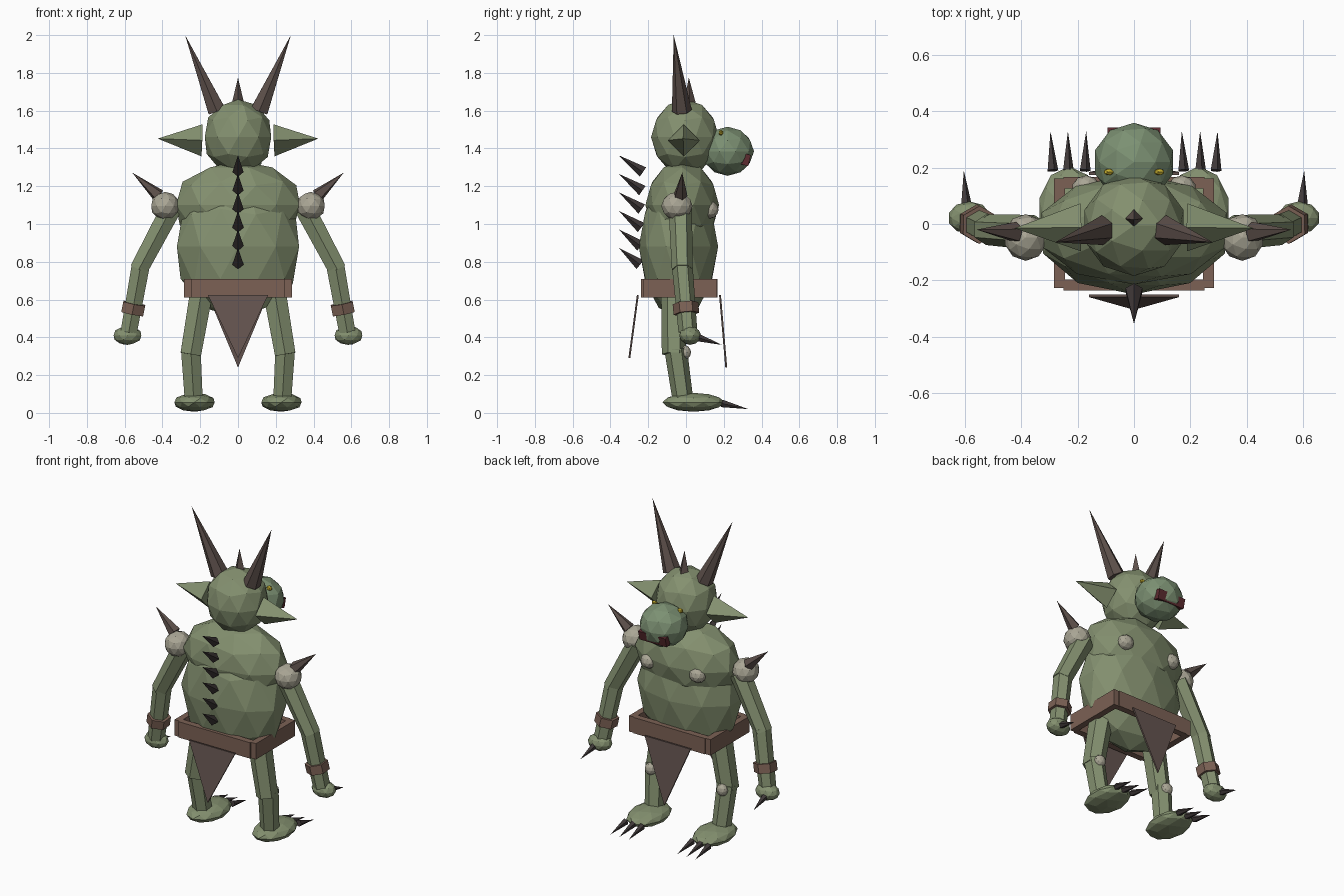
import bpy
from mathutils import Vector, Matrix

if "Cube" in bpy.data.objects:
    bpy.data.objects.remove(bpy.data.objects["Cube"])


def material(name, rgb):
    m = bpy.data.materials.new(name)
    m.diffuse_color = (*rgb, 1)
    m.use_nodes = True
    m.node_tree.nodes["Principled BSDF"].inputs["Base Color"].default_value = m.diffuse_color
    return m


SKIN = material("skin_green", (0.23, 0.28, 0.16))
SNOUT = material("snout_green", (0.20, 0.28, 0.17))
LEATHER = material("leather", (0.20, 0.12, 0.09))
CLOTH = material("cloth", (0.13, 0.09, 0.08))
HORN = material("horn", (0.11, 0.08, 0.07))
CLAW = material("claw", (0.05, 0.04, 0.04))
WART = material("wart", (0.40, 0.38, 0.30))
MOUTH = material("mouth", (0.11, 0.025, 0.03))
EYE = material("eye", (0.6, 0.45, 0.03))


def finish(name, mat):
    o = bpy.context.object
    o.name = name
    o.data.materials.append(mat)
    return o


def ball(name, c, r, mat, sub=2):
    bpy.ops.mesh.primitive_ico_sphere_add(subdivisions=sub, radius=1, location=c)
    o = finish(name, mat)
    o.scale = r
    return o


def rod(name, a, b, r1, r2, mat, sides=6):
    # tapered prism or cone running from a to b
    a, b = Vector(a), Vector(b)
    d = b - a
    bpy.ops.mesh.primitive_cone_add(vertices=sides, radius1=r1, radius2=r2,
                                    depth=d.length, location=(a + b) / 2)
    o = finish(name, mat)
    z = d.normalized()
    ref = Vector((0, 1, 0)) if abs(z.y) < 0.85 else Vector((1, 0, 0))
    x = ref.cross(z).normalized()
    y = z.cross(x)
    o.rotation_euler = Matrix((x, y, z)).transposed().to_euler()
    return o


def box(name, c, size, mat, rx=0):
    bpy.ops.mesh.primitive_cube_add(size=1, location=c, rotation=(rx, 0, 0))
    o = finish(name, mat)
    o.scale = size
    return o


def cloth(name, y0, z0, y1, z1, half):
    # thin hanging triangle
    t = 0.005
    pts = [(x, y + s, z) for s in (-t, t)
           for x, y, z in ((-half, y0, z0), (half, y0, z0), (0, y1, z1))]
    me = bpy.data.meshes.new(name)
    me.from_pydata(pts, [], [(0, 2, 1), (3, 4, 5), (0, 1, 4, 3), (1, 2, 5, 4), (2, 0, 3, 5)])
    me.materials.append(CLOTH)
    o = bpy.data.objects.new(name, me)
    bpy.context.collection.objects.link(o)


# torso and head
ball("belly", (0, -0.04, 0.88), (0.34, 0.21, 0.38), SKIN)
ball("chest", (0, -0.02, 1.10), (0.345, 0.195, 0.235), SKIN)
ball("head", (0, -0.005, 1.46), (0.185, 0.18, 0.20), SKIN)
ball("snout", (0, 0.22, 1.385), (0.145, 0.14, 0.13), SNOUT)
box("mouth", (0, 0.312, 1.342), (0.19, 0.05, 0.06), MOUTH, -0.25)
rod("crest_horn", (0, 0.02, 1.62), (0, 0.015, 1.775), 0.037, 0, HORN, 4)

# spine spikes
for i in range(6):
    z = 1.275 - i * 0.098
    y = -0.228 - i * 0.003
    rod("spine_spike", (0, y, z), (0, -0.355, z + 0.088), 0.03, 0, CLAW, 4)

# belt of four straps, with cloths hanging on both sides
for y in (-0.217, 0.147):
    box("belt_strap", (0, y, 0.66), (0.50, 0.04, 0.10), LEATHER)
for x in (-0.265, 0.265):
    box("belt_side", (x, -0.033, 0.66), (0.04, 0.39, 0.10), LEATHER)
cloth("rear_cloth", -0.255, 0.625, -0.30, 0.29, 0.16)
cloth("front_cloth", 0.18, 0.625, 0.213, 0.24, 0.16)

for s in (-1, 1):
    def P(x, y, z):
        return (s * x, y, z)

    # face and horns
    ball("eye", P(0.09, 0.185, 1.483), (0.02, 0.013, 0.016), EYE, 1)
    rod("horn", P(0.113, -0.022, 1.60), P(0.28, -0.065, 2.0), 0.053, 0, HORN, 6)
    rod("ear", P(0.19, -0.012, 1.443), P(0.425, -0.015, 1.452), 0.085, 0, SKIN, 4)

    # shoulders
    ball("shoulder_wart", P(0.385, -0.048, 1.095), (0.078, 0.083, 0.075), WART)
    rod("shoulder_spike", P(0.42, -0.03, 1.15), P(0.56, -0.02, 1.272), 0.038, 0, HORN, 5)
    ball("chest_wart", P(0.17, 0.125, 1.075), (0.052, 0.048, 0.047), WART)

    # arms
    rod("upper_arm", P(0.355, -0.03, 1.08), P(0.525, -0.02, 0.76), 0.062, 0.055, SKIN)
    rod("forearm", P(0.515, -0.02, 0.78), P(0.578, 0.01, 0.43), 0.055, 0.05, SKIN)
    rod("wrist_cuff", P(0.549, -0.003, 0.58), P(0.56, 0.002, 0.525), 0.068, 0.068, LEATHER)
    ball("hand", P(0.585, 0.022, 0.41), (0.077, 0.058, 0.05), SKIN)
    rod("hand_claw", P(0.597, 0.06, 0.40), P(0.605, 0.19, 0.36), 0.022, 0, CLAW, 5)

    # legs and feet
    rod("thigh", P(0.19, -0.062, 0.66), P(0.25, -0.065, 0.31), 0.07, 0.063, SKIN)
    rod("shin", P(0.25, -0.055, 0.34), P(0.235, -0.018, 0.08), 0.06, 0.055, SKIN)
    ball("knee_wart", P(0.25, -0.005, 0.32), (0.036, 0.032, 0.038), WART, 2)
    ball("foot", P(0.23, 0.04, 0.056), (0.112, 0.165, 0.05), SKIN)
    for bx, tx in ((0.175, 0.17), (0.235, 0.235), (0.29, 0.297)):
        rod("toe_claw", P(bx, 0.19, 0.05), P(tx, 0.33, 0.02), 0.021, 0, CLAW, 5)
